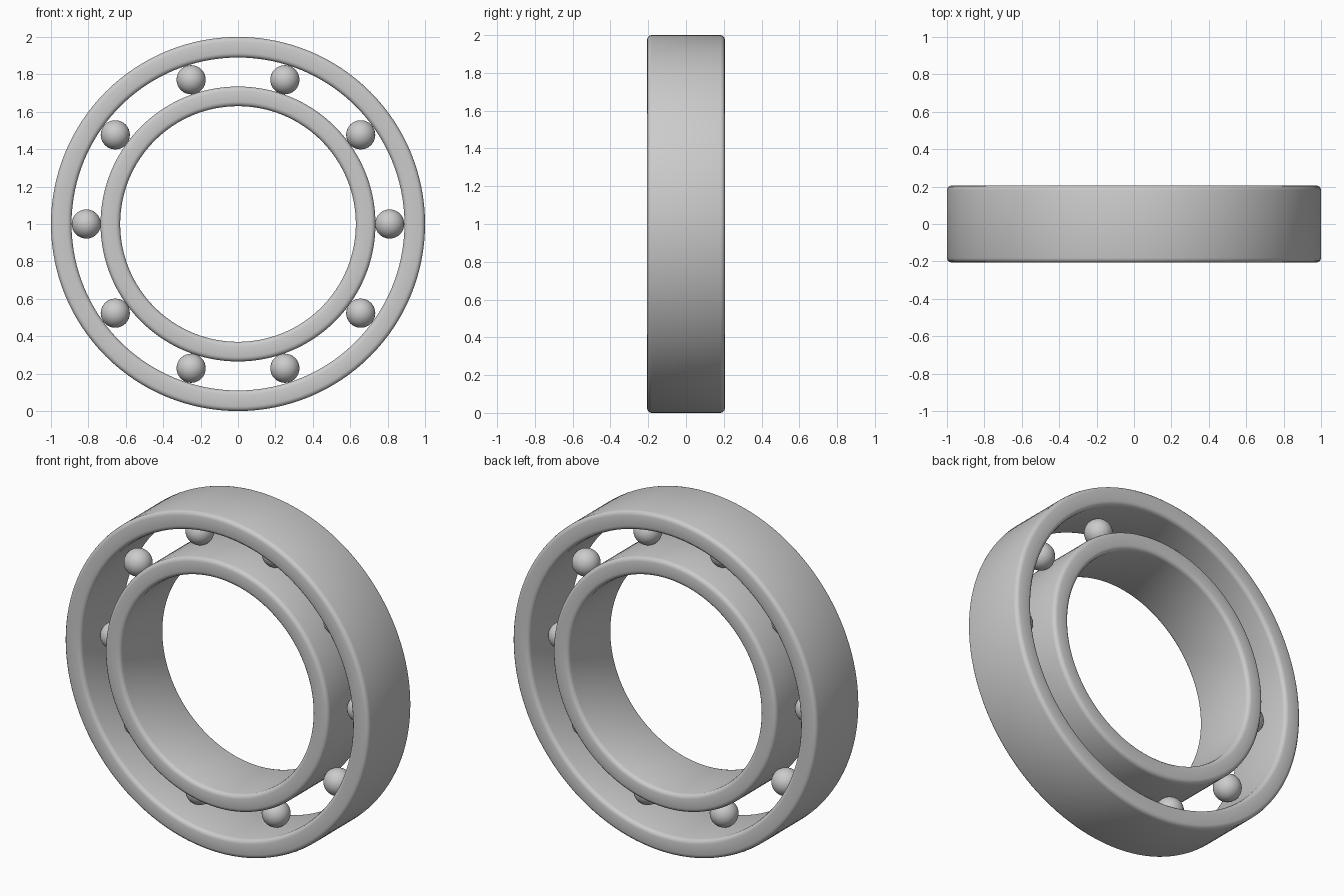
import bpy, bmesh, math
from mathutils import Matrix

if "Cube" in bpy.data.objects:
    bpy.data.objects.remove(bpy.data.objects["Cube"])

CENTRE_Z = 1.0
HALF_WIDTH = 0.206
BEVEL = 0.024
SIDES = 128


def make_object(name, bm):
    bmesh.ops.recalc_face_normals(bm, faces=bm.faces)
    for f in bm.faces:
        f.smooth = True
    mesh = bpy.data.meshes.new(name)
    bm.to_mesh(mesh)
    bm.free()
    obj = bpy.data.objects.new(name, mesh)
    bpy.context.collection.objects.link(obj)
    obj.location.z = CENTRE_Z
    return obj


def rounded_profile(r_in, r_out):
    # rounded rectangle as (radius, y) points
    pts = []
    corners = [(r_out, 1, 1, 0), (r_in, -1, 1, 90), (r_in, -1, -1, 180), (r_out, 1, -1, 270)]
    for r, sr, sy, start in corners:
        for i in range(4):
            a = math.radians(start + 30 * i)
            pts.append((r - sr * BEVEL + BEVEL * math.cos(a),
                        sy * (HALF_WIDTH - BEVEL) + BEVEL * math.sin(a)))
    return pts


def make_race(name, r_in, r_out):
    # lathe the profile around the y axis
    bm = bmesh.new()
    rings = []
    profile = rounded_profile(r_in, r_out)
    for i in range(SIDES):
        a = 2 * math.pi * i / SIDES
        rings.append([bm.verts.new((r * math.cos(a), y, r * math.sin(a))) for r, y in profile])
    n = len(profile)
    for i in range(SIDES):
        p, q = rings[i], rings[(i + 1) % SIDES]
        for j in range(n):
            k = (j + 1) % n
            bm.faces.new((p[j], p[k], q[k], q[j]))
    return make_object(name, bm)


# outer and inner races
make_race("outer_race", 0.89, 1.0)
make_race("inner_race", 0.63, 0.735)

# ten balls rolling between the races
for i in range(10):
    a = math.radians(36 * i)
    bm = bmesh.new()
    bmesh.ops.create_uvsphere(bm, u_segments=32, v_segments=16, radius=0.078)
    ball = make_object(f"ball_{i + 1}", bm)
    ball.location = (0.811 * math.cos(a), 0, CENTRE_Z + 0.811 * math.sin(a))
